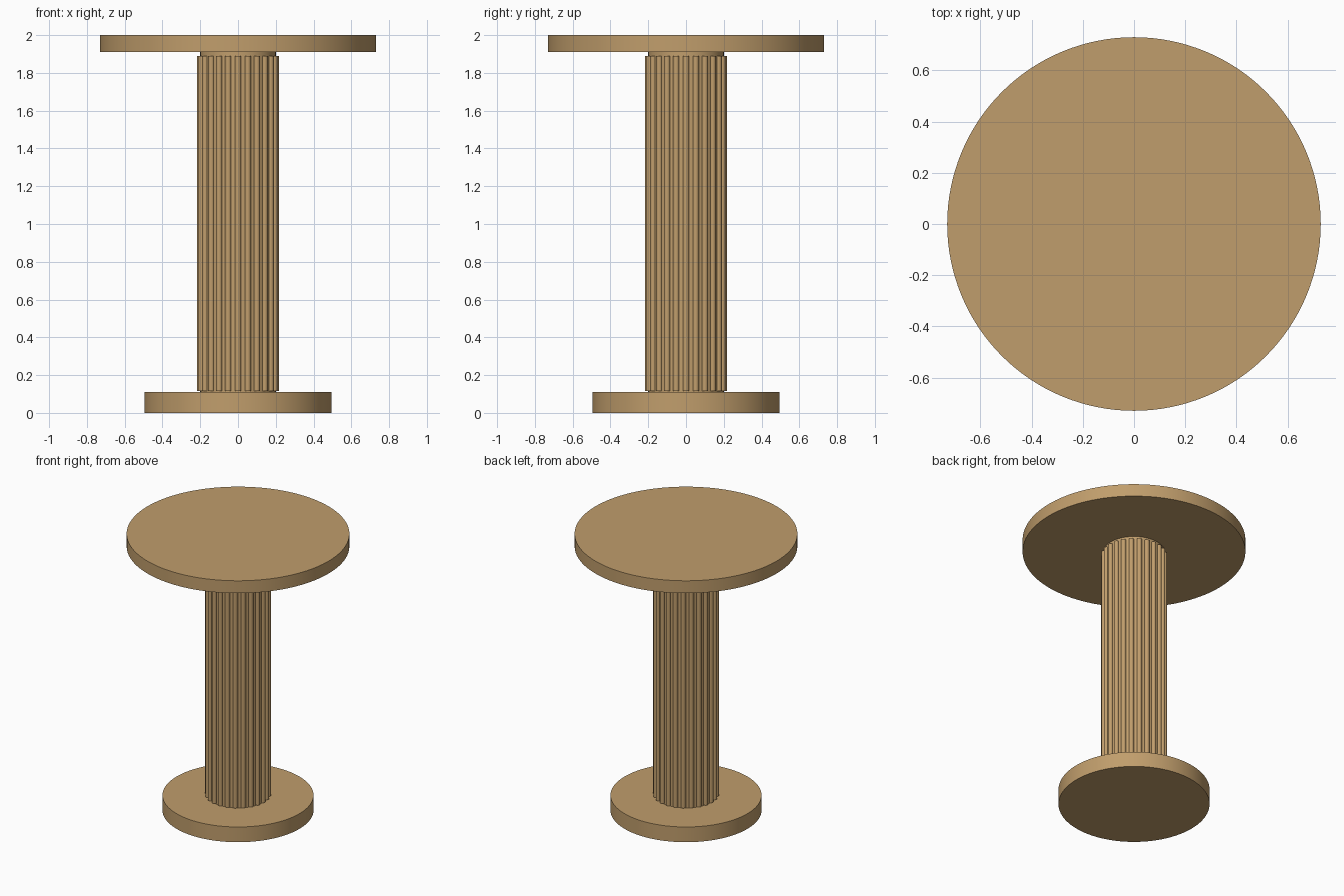
import bpy
from math import cos, sin, pi, radians

cube = bpy.data.objects.get("Cube")
if cube:
    bpy.data.objects.remove(cube, do_unlink=True)

# Single wood colour
wood = bpy.data.materials.new("light_oak")
wood.use_nodes = True
colour = (0.53, 0.34, 0.15, 1)
wood.diffuse_color = colour
wood.node_tree.nodes["Principled BSDF"].inputs["Base Color"].default_value = colour


def cylinder(name, radius, bottom, top, sides, x=0, y=0):
    bpy.ops.mesh.primitive_cylinder_add(
        vertices=sides, radius=radius, depth=top - bottom,
        location=(x, y, (bottom + top) / 2))
    part = bpy.context.object
    part.name = name
    part.data.materials.append(wood)
    bpy.ops.object.shade_smooth_by_angle(angle=radians(35))
    return part


# Round foot, inner post and table top
cylinder("base", 0.495, 0, 0.11, 128)
cylinder("column_core", 0.2, 0.11, 1.91, 64)
cylinder("table_top", 0.73, 1.91, 2, 128)

# Half-round ribs around the post
RIBS = 24
for i in range(RIBS):
    angle = 2 * pi * i / RIBS
    cylinder(f"column_rib_{i + 1}", 0.0165, 0.115, 1.89, 16,
             0.2 * cos(angle), 0.2 * sin(angle))
